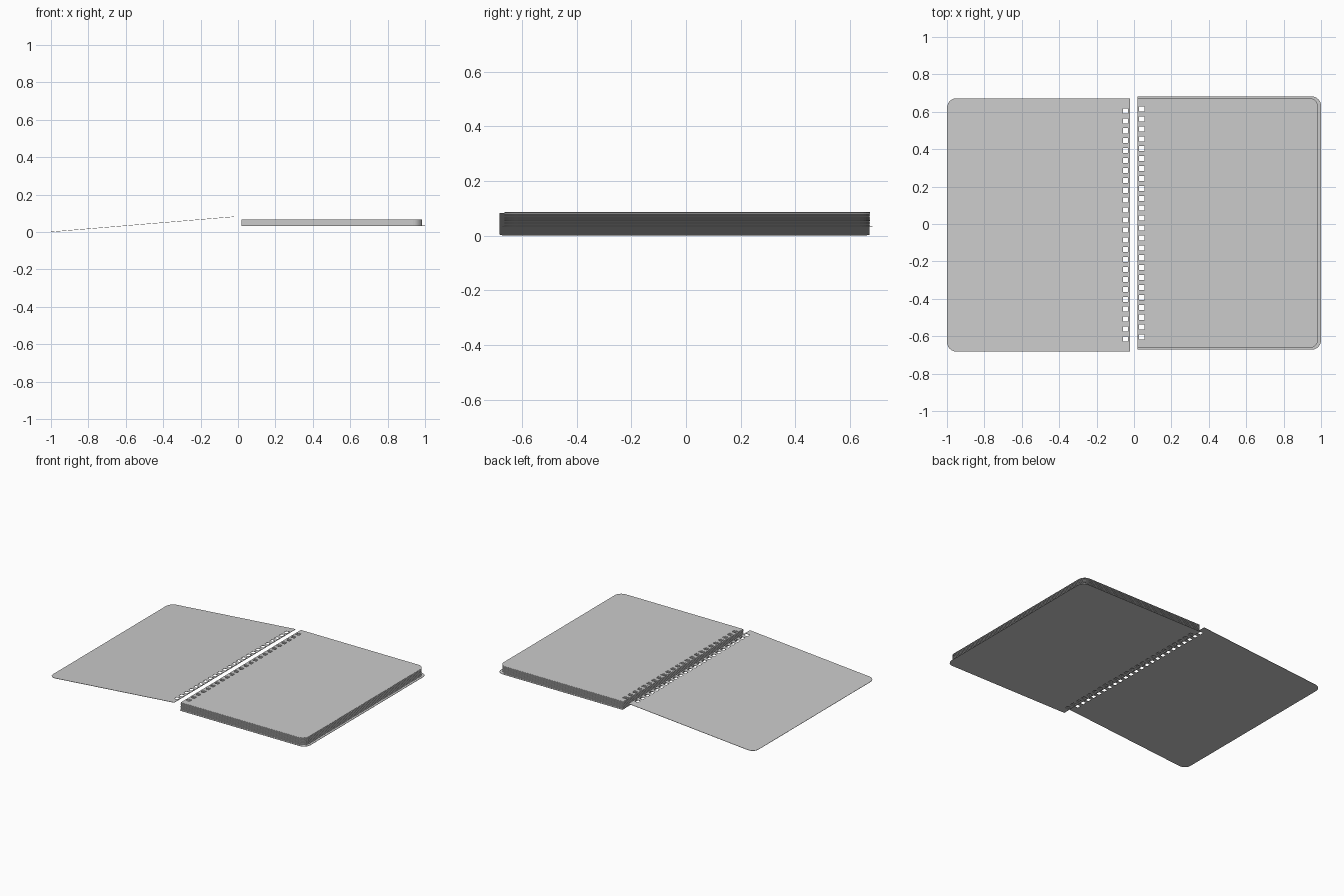
import bpy, bmesh, math
from mathutils import Matrix

cube = bpy.data.objects.get("Cube")
if cube:
    bpy.data.objects.remove(cube, do_unlink=True)

grey = bpy.data.materials.new("light_grey_paper")
grey.use_nodes = True
colour = (0.6, 0.6, 0.6, 1)
grey.diffuse_color = colour
grey.node_tree.nodes["Principled BSDF"].inputs["Base Color"].default_value = colour

HOLES, PITCH, HOLE = 24, 0.053, 0.027
RADIUS, STEPS = 0.05, 6


def punched_mesh(name, width, low, high, thickness):
    """Sheet with its bound edge at x = 0, a row of square holes and two round outer corners."""
    bm = bmesh.new()
    xs = [0, 0.01, 0.01 + HOLE]
    ys = [low]
    for i in range(HOLES):
        centre = (i - (HOLES - 1) / 2) * PITCH
        ys += [centre - HOLE / 2, centre + HOLE / 2]
    ys.append(high)

    # Punched strip: every second cell of the inner column is a hole
    grid = [[bm.verts.new((x, y, 0)) for y in ys] for x in xs]
    for c in range(2):
        for r in range(len(ys) - 1):
            if c == 1 and r % 2 == 1:
                continue
            bm.faces.new((grid[c][r], grid[c + 1][r], grid[c + 1][r + 1], grid[c][r + 1]))

    # Main area with rounded outer corners
    rim = []
    for cy, start in ((low + RADIUS, -math.pi / 2), (high - RADIUS, 0)):
        for k in range(STEPS + 1):
            a = start + k / STEPS * math.pi / 2
            rim.append(bm.verts.new((width - RADIUS + RADIUS * math.cos(a),
                                     cy + RADIUS * math.sin(a), 0)))
    bm.faces.new(rim + grid[2][::-1])

    # Thickness downwards
    top = bm.faces[:]
    ext = bmesh.ops.extrude_face_region(bm, geom=top, use_keep_orig=True)
    moved = [g for g in ext["geom"] if isinstance(g, bmesh.types.BMVert)]
    bmesh.ops.translate(bm, verts=moved, vec=(0, 0, -thickness))
    bmesh.ops.recalc_face_normals(bm, faces=bm.faces)
    mesh = bpy.data.meshes.new(name)
    bm.to_mesh(mesh)
    bm.free()
    mesh.materials.append(grey)
    return mesh


def place(name, mesh, matrix):
    obj = bpy.data.objects.new(name, mesh)
    bpy.context.collection.objects.link(obj)
    obj.matrix_world = matrix
    return obj


cover = punched_mesh("cover", 0.982, -0.677, 0.677, 0.002)
page = punched_mesh("page", 0.967, -0.669, 0.669, 0.0012)

# Back cover lying flat under the pages
place("back_cover", cover, Matrix.Translation((0.018, 0.005, 0.034)))

# Stack of loose pages
PAGES = 20
for i in range(PAGES):
    z = 0.0365 + i * (0.087 - 0.0365) / (PAGES - 1)
    place(f"page_{i + 1}", page, Matrix.Translation((0.018, 0.005, z)))

# Front cover folded open, sloping down to the ground
slope = math.asin(0.081 / 0.982)
place("front_cover", cover,
      Matrix.Translation((-0.021, -0.005, 0.083))
      @ Matrix.Rotation(-slope, 4, "Y")
      @ Matrix.Rotation(math.pi, 4, "Z"))
